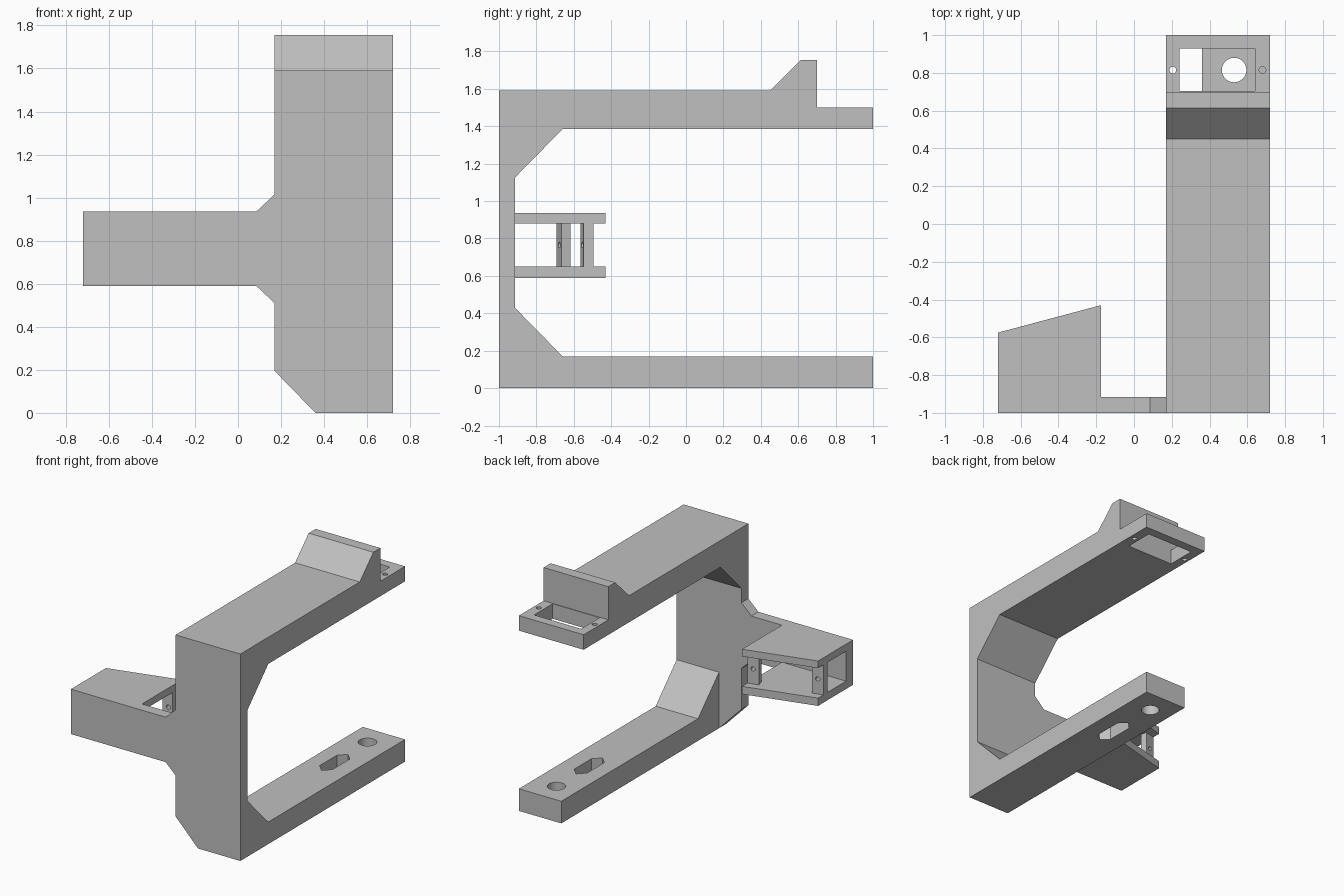
import bpy, bmesh, math
from mathutils import Vector

if "Cube" in bpy.data.objects:
    bpy.data.objects.remove(bpy.data.objects["Cube"], do_unlink=True)

grey = bpy.data.materials.new("plain grey")
grey.use_nodes = True
grey.diffuse_color = (0.53, 0.53, 0.53, 1)
grey.node_tree.nodes["Principled BSDF"].inputs["Base Color"].default_value = (0.53, 0.53, 0.53, 1)


def add_object(name, bm):
    bmesh.ops.recalc_face_normals(bm, faces=bm.faces[:])
    mesh = bpy.data.meshes.new(name)
    bm.to_mesh(mesh)
    bm.free()
    mesh.materials.append(grey)
    obj = bpy.data.objects.new(name, mesh)
    bpy.context.collection.objects.link(obj)
    return obj


def prism(name, axis, points, low, high):
    """Extrude a 2D outline along x, y or z."""
    place = {"x": lambda a, b, d: (d, a, b),
             "y": lambda a, b, d: (a, d, b),
             "z": lambda a, b, d: (a, b, d)}[axis]
    bm = bmesh.new()
    face = bm.faces.new([bm.verts.new(place(a, b, low)) for a, b in points])
    out = bmesh.ops.extrude_face_region(bm, geom=[face])
    verts = [v for v in out["geom"] if isinstance(v, bmesh.types.BMVert)]
    bmesh.ops.translate(bm, verts=verts, vec=place(0, 0, high - low))
    return add_object(name, bm)


def box_outline(a0, a1, b0, b1):
    return [(a0, b0), (a1, b0), (a1, b1), (a0, b1)]


def drill(name, centre, direction, radius, length):
    bm = bmesh.new()
    bmesh.ops.create_cone(bm, cap_ends=True, segments=32,
                          radius1=radius, radius2=radius, depth=length)
    obj = add_object(name, bm)
    turn = Vector(direction).to_track_quat("Z", "Y").to_matrix()
    for v in obj.data.vertices:
        v.co = turn @ v.co + Vector(centre)
    return obj


def combine(target, tool, operation):
    """Apply a boolean and discard the tool."""
    mod = target.modifiers.new("combine", "BOOLEAN")
    mod.operation = operation
    mod.solver = "EXACT"
    mod.object = tool
    bpy.context.view_layer.update()
    graph = bpy.context.evaluated_depsgraph_get()
    mesh = bpy.data.meshes.new_from_object(target.evaluated_get(graph))
    target.modifiers.clear()
    target.data = mesh
    bpy.data.objects.remove(tool, do_unlink=True)


left, right = 0.17, 0.72       # main frame width
arm = 0.36                     # inner side of the lower arm
front, back = -1.0, -0.915     # spine plate
inside = -0.95                 # overlap into the spine

# Spine plate with its side arm
frame = prism("clamp_frame", "y", [
    (arm, 0), (right, 0), (right, 1.59), (left, 1.59), (left, 1.015),
    (0.085, 0.935), (-0.72, 0.935), (-0.72, 0.59), (0.085, 0.59),
    (left, 0.51), (left, 0.195)], front, back)

# Upper arm with gusset, raised stop and thin tip
parts = [prism("upper_arm", "x", [
    (inside, 1.59), (0.45, 1.59), (0.615, 1.755), (0.7, 1.755), (0.7, 1.5),
    (1, 1.5), (1, 1.385), (-0.66, 1.385), (back, 1.125), (inside, 1.125)],
    left, right)]

# Narrow lower arm with gusset
parts.append(prism("lower_arm", "x", [
    (inside, 0), (1, 0), (1, 0.17), (-0.66, 0.17), (back, 0.43),
    (inside, 0.43)], arm, right))

# Slanted side bracket: two plates
outer, inner = -0.72, -0.175
for name, z0, z1 in (("lower_plate", 0.59, 0.65), ("upper_plate", 0.88, 0.935)):
    parts.append(prism(name, "z", [
        (outer, inside), (inner, inside), (inner, -0.43), (outer, -0.575)], z0, z1))

# Slanted posts between the plates, with their screw holes
slope = math.atan2(0.145, inner - outer)
along = Vector((math.cos(slope), math.sin(slope)))
normal = Vector((along.y, -along.x))
thick, width = 0.05, 0.085
cutters = []
for name, x, y, side in (("outer", outer, -0.64, 1), ("inner", inner, -0.495, -1)):
    start = Vector((x, y))
    end = start + along * width * side
    outline = [start, end, end + normal * thick, (x, y - thick / along.x)]
    parts.append(prism(name + "_post", "z", outline, 0.63, 0.9))
    middle = (start + end) / 2
    cutters.append(drill(name + "_post_hole", (middle.x, middle.y, 0.765),
                         (normal.x, normal.y, 0), 0.016, 0.2))

# Rectangular opening and two screw holes in the upper tip
cutters.append(prism("tip_opening", "z", box_outline(0.24, 0.64, 0.705, 0.93), 1.3, 1.6))
for x in (0.205, 0.68):
    cutters.append(drill("tip_screw_hole", (x, 0.815, 1.44), (0, 0, 1), 0.018, 0.3))

# Round hole and six-sided slot in the lower arm
cutters.append(drill("round_hole", (0.53, 0.815, 0.085), (0, 0, 1), 0.065, 0.4))
slot_x, slot_y = 0.535, 0.41
cutters.append(prism("slot", "z", [
    (slot_x + dx, slot_y + dy) for dx, dy in
    ((0, -0.16), (0.055, -0.105), (0.055, 0.105),
     (0, 0.16), (-0.055, 0.105), (-0.055, -0.105))], -0.1, 0.3))

for part in parts:
    combine(frame, part, "UNION")
for cutter in cutters:
    combine(frame, cutter, "DIFFERENCE")

# Merge leftover seams on flat surfaces
bm = bmesh.new()
bm.from_mesh(frame.data)
bmesh.ops.remove_doubles(bm, verts=bm.verts[:], dist=0.0001)
bmesh.ops.dissolve_limit(bm, angle_limit=0.01, verts=bm.verts[:], edges=bm.edges[:])
bm.to_mesh(frame.data)
bm.free()

bpy.ops.object.select_all(action="DESELECT")
frame.select_set(True)
bpy.context.view_layer.objects.active = frame
bpy.ops.object.shade_smooth_by_angle(angle=math.radians(20))
